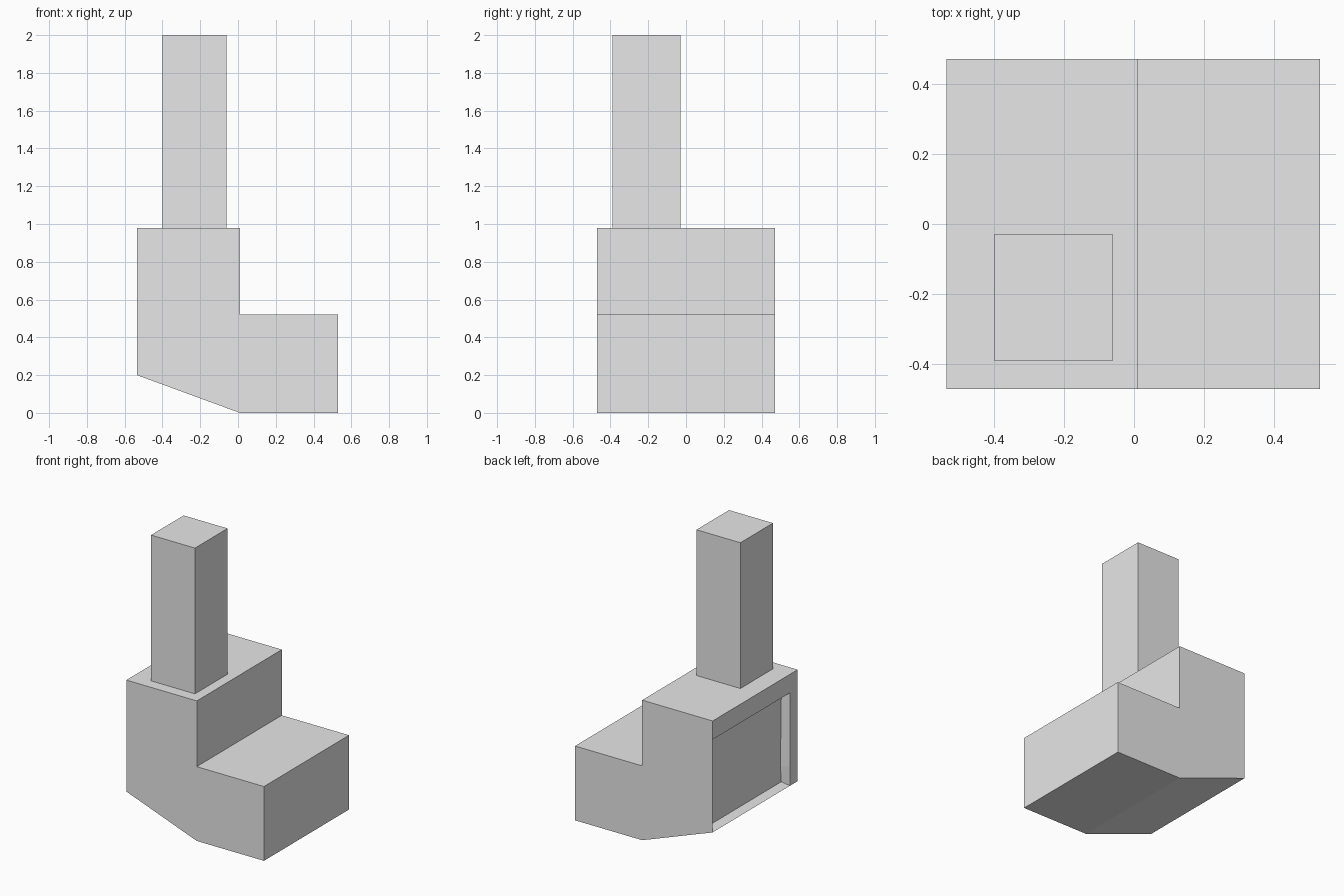
import bpy, bmesh
from mathutils import Vector

default = bpy.data.objects.get("Cube")
if default:
    bpy.data.objects.remove(default, do_unlink=True)

# Single plain grey
grey = bpy.data.materials.new("plain_grey")
grey.use_nodes = True
COLOUR = (0.8, 0.8, 0.8, 1.0)
grey.diffuse_color = COLOUR
for node in grey.node_tree.nodes:
    if node.type == 'BSDF_PRINCIPLED':
        node.inputs["Base Color"].default_value = COLOUR


def finish(bm, name):
    """Turn a bmesh into a flat-shaded grey object."""
    bmesh.ops.recalc_face_normals(bm, faces=bm.faces[:])
    mesh = bpy.data.meshes.new(name)
    bm.to_mesh(mesh)
    bm.free()
    mesh.materials.append(grey)
    obj = bpy.data.objects.new(name, mesh)
    bpy.context.collection.objects.link(obj)
    return obj


def prism(outline, y0, y1):
    """Extrude an x/z outline from y0 to y1."""
    bm = bmesh.new()
    face = bm.faces.new([bm.verts.new((x, y0, z)) for x, z in outline])
    moved = bmesh.ops.extrude_face_region(bm, geom=[face])["geom"]
    verts = [v for v in moved if isinstance(v, bmesh.types.BMVert)]
    bmesh.ops.translate(bm, verts=verts, vec=(0, y1 - y0, 0))
    bmesh.ops.recalc_face_normals(bm, faces=bm.faces[:])
    return bm


# Stepped body with a sloping underside
LEFT, RIGHT, STEP, TOP = -0.535, 0.53, 0.01, 0.98
body = prism([(LEFT, 0.2), (STEP, 0), (RIGHT, 0), (RIGHT, 0.52),
              (STEP, 0.52), (STEP, TOP), (LEFT, TOP)], -0.47, 0.47)

# Shallow recess in the tall side wall
Y0, Y1, Z0, Z1 = -0.385, -0.03, 0.335, 0.85
centre = Vector((LEFT, (Y0 + Y1) / 2, (Z0 + Z1) / 2))


def wall_panel():
    """The side wall face whose middle lies nearest the recess centre."""
    walls = [f for f in body.faces if f.normal.x < -0.99]
    return min(walls, key=lambda f: (f.calc_center_median() - centre).length)


for point, axis in [((LEFT, Y0, 0), (0, 1, 0)), ((LEFT, Y1, 0), (0, 1, 0)),
                    ((LEFT, 0, Z0), (0, 0, 1)), ((LEFT, 0, Z1), (0, 0, 1))]:
    panel = wall_panel()
    bmesh.ops.bisect_plane(body, geom=[panel, *panel.edges, *panel.verts],
                           plane_co=point, plane_no=axis)
    body.normal_update()
bmesh.ops.inset_individual(body, faces=[wall_panel()], thickness=0.034, depth=-0.05)
finish(body, "stepped_body")

# Square chimney
chimney = prism([(-0.4, TOP), (-0.06, TOP), (-0.06, 2), (-0.4, 2)], -0.39, -0.03)
finish(chimney, "chimney")
